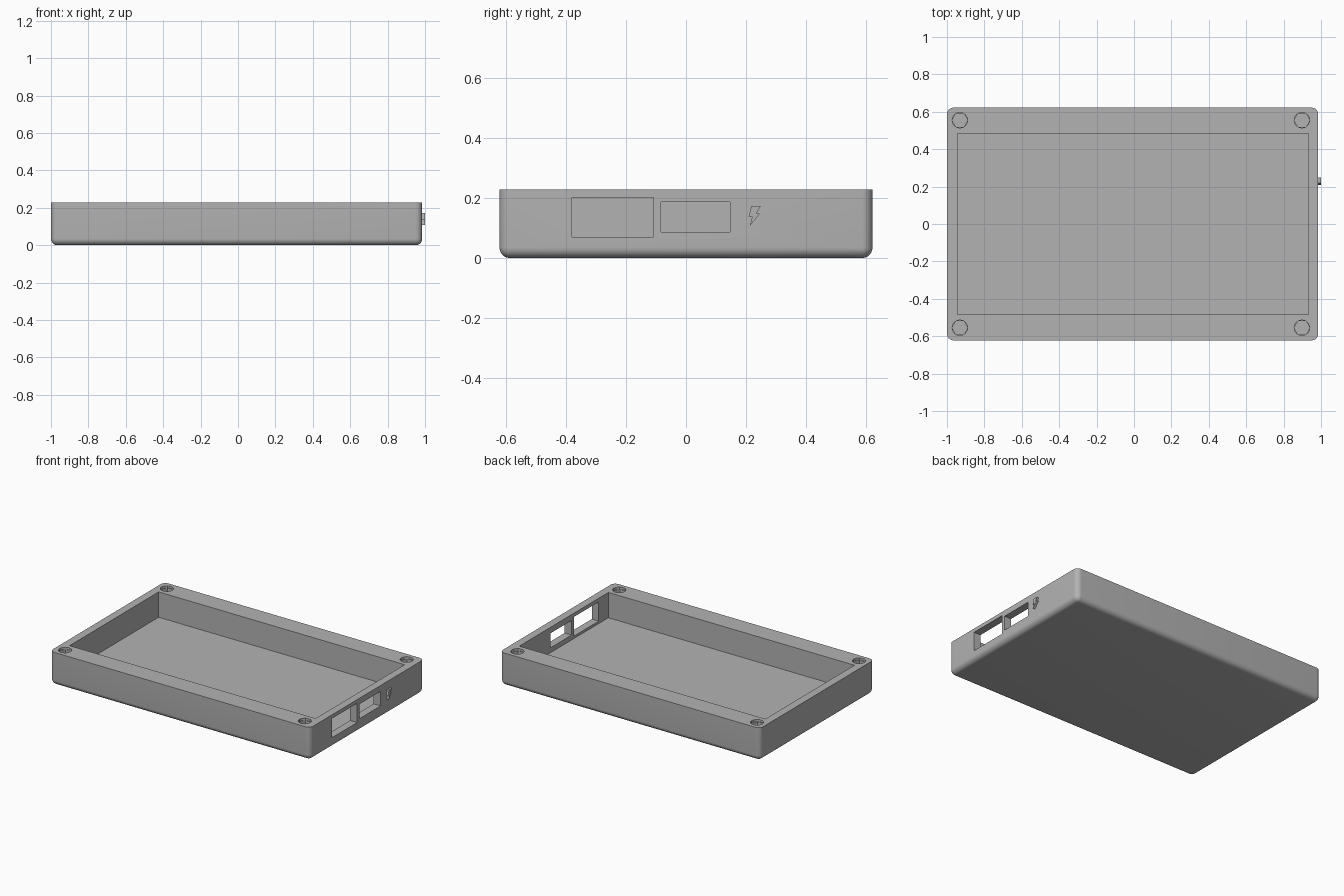
import bpy, bmesh, math
from mathutils import Matrix, Vector

cube = bpy.data.objects.get("Cube")
if cube:
    bpy.data.objects.remove(cube, do_unlink=True)

grey = bpy.data.materials.new("case grey")
grey.use_nodes = True
color = (0.45, 0.45, 0.45, 1)
grey.diffuse_color = color
grey.node_tree.nodes["Principled BSDF"].inputs["Base Color"].default_value = color

LEFT, RIGHT, DEPTH, HEIGHT = -1.0, 0.985, 0.622, 0.228
ROUNDING = 0.035


def make_object(name, bm):
    bmesh.ops.recalc_face_normals(bm, faces=bm.faces)
    mesh = bpy.data.meshes.new(name)
    bm.to_mesh(mesh)
    bm.free()
    mesh.materials.append(grey)
    obj = bpy.data.objects.new(name, mesh)
    bpy.context.collection.objects.link(obj)
    return obj


def box_mesh(low, high):
    low, high = Vector(low), Vector(high)
    bm = bmesh.new()
    bmesh.ops.create_cube(bm, size=1)
    bmesh.ops.scale(bm, vec=high - low, verts=bm.verts)
    bmesh.ops.translate(bm, vec=(low + high) / 2, verts=bm.verts)
    return bm


def prism_mesh(sides, radius, x, y, bottom, top):
    bm = bmesh.new()
    bmesh.ops.create_cone(bm, cap_ends=True, segments=sides, radius1=radius,
                          radius2=radius, depth=top - bottom)
    # Put a corner of the prism on the x axis
    turn = Matrix.Rotation(math.pi / 2, 4, 'Z')
    bmesh.ops.transform(bm, matrix=Matrix.Translation((x, y, (top + bottom) / 2)) @ turn,
                        verts=bm.verts)
    return bm


def cut(target, name, bm):
    cutter = make_object(name, bm)
    cutter.hide_render = True
    mod = target.modifiers.new(name, 'BOOLEAN')
    mod.operation = 'DIFFERENCE'
    mod.solver = 'EXACT'
    mod.object = cutter
    bpy.context.view_layer.objects.active = target
    bpy.ops.object.modifier_apply(modifier=mod.name)
    bpy.data.objects.remove(cutter, do_unlink=True)


# Case body: every outer edge rounded except the flat top rim
bm = box_mesh((LEFT, -DEPTH, 0), (RIGHT, DEPTH, HEIGHT))
edges = [e for e in bm.edges if min(v.co.z for v in e.verts) < HEIGHT / 2]
bmesh.ops.bevel(bm, geom=edges, offset=ROUNDING, segments=8, profile=0.5,
                affect='EDGES', clamp_overlap=True)
case = make_object("case_tray", bm)

# Open cavity
cut(case, "cavity_cutter", box_mesh((-0.945, -0.485, 0.053), (0.932, 0.485, 0.4)))

# Two connector openings through the right wall: y range, z range
for y0, y1, z0, z1 in ((-0.38, -0.109, 0.07, 0.202), (-0.084, 0.147, 0.087, 0.187)):
    cut(case, "port_cutter", box_mesh((0.88, y0, z0), (1.1, y1, z1)))

# Corner screw pockets: short round mouth above a hexagonal pocket
for x in (-0.931, 0.898):
    for y in (-0.555, 0.555):
        cut(case, "nut_cutter", prism_mesh(6, 0.042, x, y, 0.07, 0.3))
        cut(case, "mouth_cutter", prism_mesh(32, 0.041, x, y, 0.213, 0.3))

# Raised charging mark beside the openings
outline = [(0.218, 0.173), (0.249, 0.173), (0.235, 0.149), (0.247, 0.149),
           (0.213, 0.107), (0.221, 0.138), (0.209, 0.138)]
bm = bmesh.new()
face = bm.faces.new([bm.verts.new((RIGHT - 0.005, y, z)) for y, z in outline])
side = bmesh.ops.extrude_face_region(bm, geom=[face])
moved = [v for v in side["geom"] if isinstance(v, bmesh.types.BMVert)]
bmesh.ops.translate(bm, vec=(0.02, 0, 0), verts=moved)
make_object("raised_charging_mark", bm)

# Smooth rounded edges, crisp corners
bpy.ops.object.select_all(action='DESELECT')
case.select_set(True)
bpy.context.view_layer.objects.active = case
bpy.ops.object.shade_smooth_by_angle(angle=math.radians(30))
